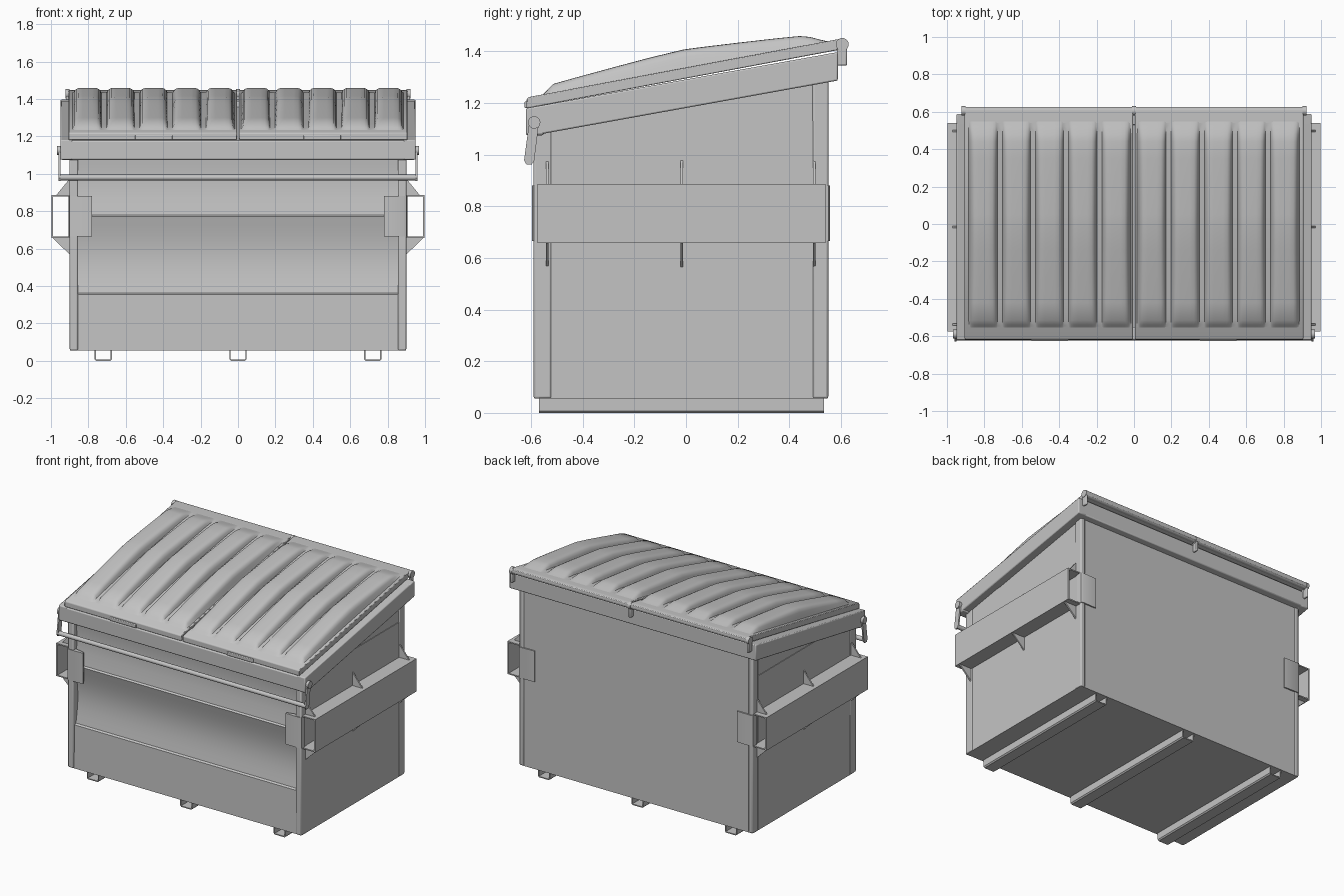
import bpy, bmesh, math
from mathutils import Vector, Matrix

if "Cube" in bpy.data.objects:
    bpy.data.objects.remove(bpy.data.objects["Cube"])

grey = bpy.data.materials.new("painted steel grey")
grey.diffuse_color = (0.55, 0.55, 0.55, 1)
grey.use_nodes = True
grey.node_tree.nodes["Principled BSDF"].inputs["Base Color"].default_value = grey.diffuse_color


def finish(name, bm, bevel=0, segs=2):
    bmesh.ops.recalc_face_normals(bm, faces=bm.faces)
    me = bpy.data.meshes.new(name)
    bm.to_mesh(me)
    bm.free()
    ob = bpy.data.objects.new(name, me)
    bpy.context.collection.objects.link(ob)
    me.materials.append(grey)
    if bevel:
        m = ob.modifiers.new("bevel", 'BEVEL')
        m.width, m.segments, m.limit_method = bevel, segs, 'ANGLE'
    bpy.ops.object.select_all(action='DESELECT')
    ob.select_set(True)
    bpy.context.view_layer.objects.active = ob
    bpy.ops.object.shade_smooth_by_angle(angle=math.radians(35))
    return ob


def prism(name, pts, a, b, axis='x', bevel=0):
    """Extrude a profile: (y,z) along x, (x,z) along y or (x,y) along z."""
    bm = bmesh.new()
    place = {'x': lambda p, t: (t, p[0], p[1]),
             'y': lambda p, t: (p[0], t, p[1]),
             'z': lambda p, t: (p[0], p[1], t)}[axis]
    ends = [[bm.verts.new(place(p, t)) for p in pts] for t in (a, b)]
    n = len(pts)
    for e in ends:
        bm.faces.new(e)
    for i in range(n):
        j = (i + 1) % n
        bm.faces.new((ends[0][i], ends[0][j], ends[1][j], ends[1][i]))
    return finish(name, bm, bevel)


def box(name, x0, x1, y0, y1, z0, z1, bevel=0):
    return prism(name, [(y0, z0), (y1, z0), (y1, z1), (y0, z1)], x0, x1, 'x', bevel)


def rod(name, p, q, r, sides=20):
    p, q = Vector(p), Vector(q)
    d = q - p
    bm = bmesh.new()
    bmesh.ops.create_cone(bm, cap_ends=True, segments=sides, radius1=r, radius2=r, depth=d.length,
                          matrix=Matrix.Translation((p + q) / 2) @ d.to_track_quat('Z', 'Y').to_matrix().to_4x4())
    return finish(name, bm)


# Body: front wall with a straight lower panel and two hollow bends above it
front = [(-0.583, 0.055), (-0.577, 0.355), (-0.562, 0.362)]
front += [(-0.562 - 0.018 * t + 0.03 * math.sin(math.pi * t), 0.362 + 0.41 * t)
          for t in [i / 8 for i in range(1, 9)]]
front += [(-0.568, 0.78)]
front += [(-0.568 + 0.018 * math.sin(math.pi * t), 0.78 + 0.34 * t) for t in (0.25, 0.5, 0.75, 1)]
prism("body", front + [(0.547, 1.36), (0.547, 0.055)], -0.893, 0.893)

# Skid channels under the floor
for x in (-0.72, 0, 0.72):
    w, t = 0.046, 0.007
    prism("skid_channel", [(x - w, 0.06), (x - w, 0.008), (x - w + 0.008, 0), (x + w - 0.008, 0),
                           (x + w, 0.008), (x + w, 0.06), (x + w - t, 0.06), (x + w - t, t),
                           (x - w + t, t), (x - w + t, 0.06)], -0.57, 0.535, 'y')

# Rim: front and rear rails
box("front_rim", -0.95, 0.95, -0.62, -0.55, 1.075, 1.178, 0.008)
prism("rear_rim", [(0.53, 1.278), (0.588, 1.287), (0.588, 1.397), (0.53, 1.387)], -0.95, 0.95, 'x', 0.006)

for s in (-1, 1):
    # Corner posts
    box("front_post", s * 0.855, s * 0.9, -0.59, -0.52, 0.055, 1.12, 0.008)
    box("rear_post", s * 0.865, s * 0.9, 0.49, 0.551, 0.055, 1.32, 0.008)
    box("side_wall", s * 0.88, s * 0.897, -0.57, 0.54, 0.055, 1.13)

    # Sloped side rim
    prism("side_rim", [(-0.62, 1.075), (-0.57, 1.078), (0.588, 1.287), (0.588, 1.397), (-0.62, 1.18)],
          s * 0.885, s * 0.95, 'x', 0.006)

    # Lift sleeve: open tube along the side
    box("sleeve_outer_wall", s * 0.988, s * 0.998, -0.575, 0.54, 0.657, 0.886)
    box("sleeve_top", s * 0.89, s * 0.998, -0.575, 0.54, 0.878, 0.886)
    box("sleeve_bottom", s * 0.89, s * 0.998, -0.575, 0.54, 0.657, 0.665)

    # Guide plates wrapping round the corners
    for name, y, d in (("front_guide_plate", -0.575, -1), ("rear_guide_plate", 0.537, 1)):
        prism(name, [(s * 0.78, y + d * 0.004), (s * 0.78, y + d * 0.018), (s * 0.885, y + d * 0.021),
                     (s * 0.901, y + d * 0.014), (s * 0.905, y - d * 0.02), (s * 0.89, y - d * 0.02)],
              0.665, 0.88, 'z')

    # Triangular gussets above and below the sleeve
    for y in (-0.537, -0.017, 0.497):
        prism("upper_gusset", [(s * 0.893, 0.882), (s * 0.975, 0.882), (s * 0.893, 0.982)],
              y - 0.005, y + 0.005, 'y')
        prism("lower_gusset", [(s * 0.893, 0.66), (s * 0.995, 0.66), (s * 0.893, 0.562)],
              y - 0.005, y + 0.005, 'y')

    # Swinging arm of the front lock bar
    rod("bar_pivot", (s * 0.94, -0.588, 1.125), (s * 0.968, -0.588, 1.125), 0.024)
    prism("bar_arm", [(-0.608, 1.12), (-0.57, 1.12), (-0.588, 0.975), (-0.598, 0.962),
                      (-0.618, 0.962), (-0.627, 0.978)], s * 0.95, s * 0.96, 'x')

rod("lock_bar", (-0.957, -0.608, 0.98), (0.957, -0.608, 0.98), 0.015)


# Lids: sloping slab with five raised ribs each
def base(y):
    return 1.222 + (y + 0.615) * 0.187


rib_rows = [(-0.555, 0), (-0.54, 0.012), (-0.515, 0.034), (-0.42, 0.043), (-0.28, 0.055), (-0.14, 0.066),
            (-0.01, 0.073), (0.05, 0.07), (0.2, 0.06), (0.35, 0.049), (0.44, 0.041), (0.48, 0.03),
            (0.52, 0.012), (0.55, 0)]
cross = [(0, 0.25), (0.006, 0.6), (0.014, 0.85), (0.028, 0.98), (0.05, 1),
         (0.1, 1), (0.122, 0.98), (0.136, 0.85), (0.144, 0.6), (0.15, 0.25)]

for s in (-1, 1):
    prism("lid_slab", [(-0.617, base(-0.615) - 0.042), (-0.617, base(-0.615) - 0.006),
                       (-0.608, base(-0.608)), (0.6, base(0.6)), (0.625, base(0.6) - 0.005),
                       (0.625, base(0.6) - 0.035), (0.59, base(0.59) - 0.042)],
          s * 0.006, s * 0.905, 'x', 0.004)
    cols = [(0.016, 0)]
    for k in range(5):
        cols += [(0.022 + k * 0.177 + dx, f) for dx, f in cross]
    cols += [(0.885, 0)]
    bm = bmesh.new()
    grid = [[bm.verts.new((s * x, y, base(y) - 0.001 + h * f)) for x, f in cols] for y, h in rib_rows]
    for r0, r1 in zip(grid, grid[1:]):
        for i in range(len(cols) - 1):
            bm.faces.new((r0[i], r0[i + 1], r1[i + 1], r1[i]))
    bmesh.ops.recalc_face_normals(bm, faces=bm.faces)
    # close the underside just below the slab surface
    rim = [e for e in bm.edges if e.is_boundary]
    bmesh.ops.holes_fill(bm, edges=rim, sides=0)
    finish("lid_ribs", bm)

    # Lid hand grip and rear hinge rod
    box("lid_grip", s * 0.35, s * 0.55, -0.625, -0.61, 1.18, 1.206, 0.004)
    rod("hinge_rod", (s * 0.008, 0.605, 1.427), (s * 0.92, 0.605, 1.427), 0.021)

# Hinge lugs at both ends and the middle
for x in (-0.912, 0, 0.912):
    rod("hinge_knuckle", (x - 0.01, 0.605, 1.427), (x + 0.01, 0.605, 1.427), 0.025)
    box("hinge_lug", x - 0.008, x + 0.008, 0.585, 0.624, 1.345, 1.43, 0.006)
